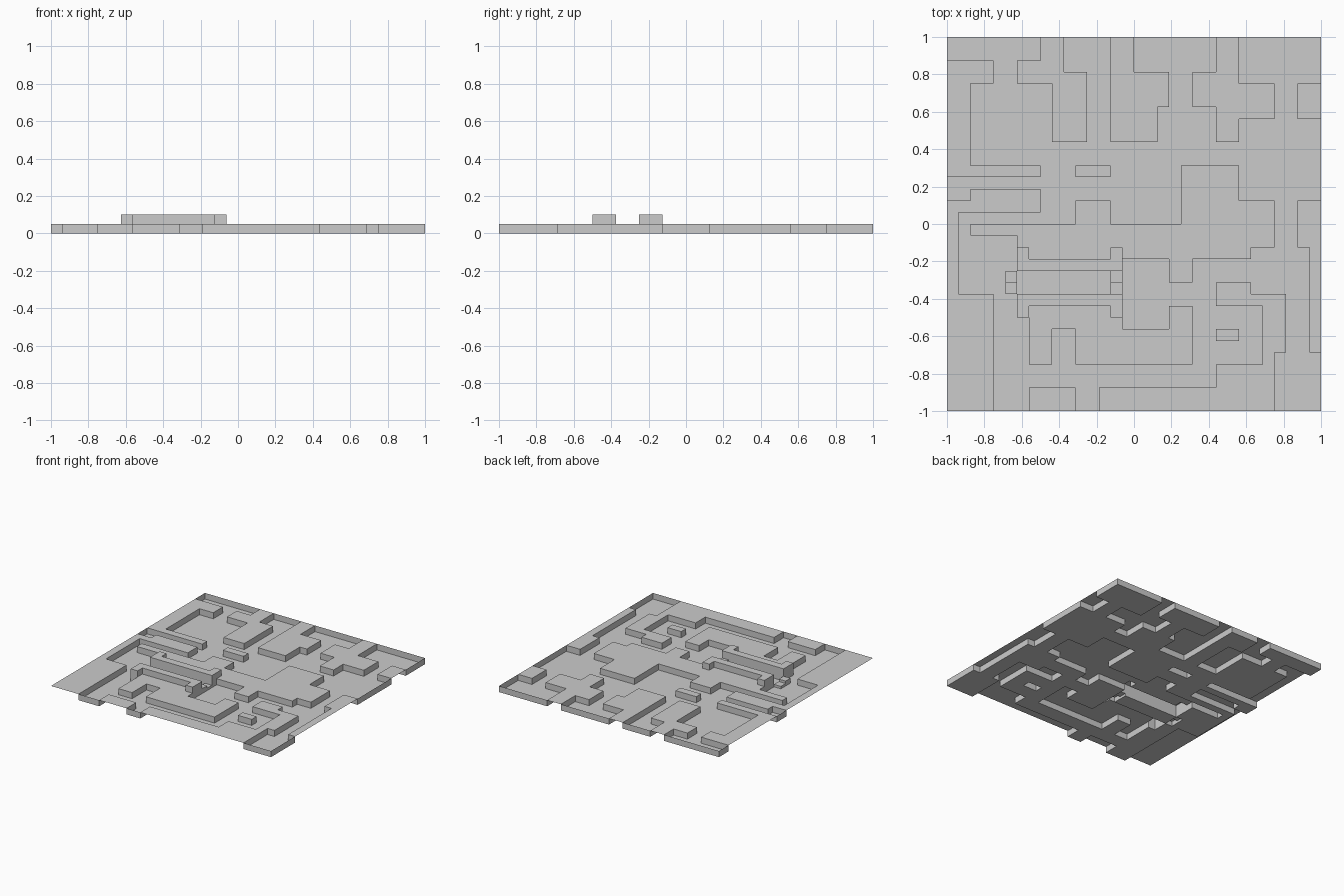
import bpy, bmesh

if "Cube" in bpy.data.objects:
    bpy.data.objects.remove(bpy.data.objects["Cube"])

N = 32                 # cells per side
C = 2 / N              # cell size
RIM, RAIL = 0.05, 0.10
height = [[0.0] * N for _ in range(N)]


def fill(rects, z):
    """Raise rectangles (col0, row0, col1, row1), rows counted from the back."""
    for x0, y0, x1, y1 in rects:
        for r in range(y0, y1):
            for c in range(x0, x1):
                height[r][c] = z


# Plateaus along the back edge
fill([(8, 0, 10, 2), (6, 2, 10, 4), (9, 3, 12, 9)], RIM)
fill([(14, 0, 16, 9), (14, 3, 19, 6), (14, 6, 18, 9)], RIM)
fill([(23, 0, 25, 9), (21, 3, 23, 6), (25, 4, 28, 7)], RIM)
# Left edge plateaus
fill([(0, 2, 4, 4), (0, 4, 2, 11), (0, 11, 8, 12)], RIM)
fill([(2, 13, 8, 15), (0, 14, 1, 32), (1, 14, 2, 15), (1, 22, 4, 32)], RIM)
# Right edge plateaus
fill([(30, 4, 32, 7), (30, 14, 32, 18), (31, 18, 32, 27)], RIM)
# Central plateau
fill([(2, 16, 28, 17), (11, 14, 14, 16), (20, 11, 25, 16), (25, 14, 28, 17),
      (6, 17, 28, 18), (6, 18, 26, 19), (19, 19, 21, 21)], RIM)
# Front plateaus
fill([(7, 23, 15, 25), (7, 25, 9, 28), (11, 25, 21, 28), (19, 23, 21, 25)], RIM)
fill([(7, 30, 11, 32), (13, 30, 28, 32), (23, 28, 28, 30), (27, 22, 29, 27),
      (27, 27, 28, 28), (23, 21, 26, 23), (26, 22, 27, 23)], RIM)
# Islands
fill([(11, 11, 14, 12), (23, 25, 25, 26)], RIM)
# Raised rails on both sides of the passage
fill([(6, 19, 15, 20), (6, 22, 15, 23)], RAIL)
for c in (6, 14):
    fill([(c, 18, c + 1, 20), (c, 22, c + 1, 24)], RAIL)
# Small steps at the two ends of the passage
for c in (5, 14):
    fill([(c, 20, c + 1, 21)], 0.02)
    fill([(c, 21, c + 1, 22)], 0.04)


def level(c, r):
    return height[r][c] if 0 <= c < N and 0 <= r < N else RIM


bm = bmesh.new()


def quad(*pts):
    bm.faces.new([bm.verts.new((-1 + c * C, 1 - r * C, z)) for c, r, z in pts])


def wall(c0, r0, c1, r1, za, zb):
    if abs(za - zb) > 1e-6:
        quad((c0, r0, za), (c1, r1, za), (c1, r1, zb), (c0, r0, zb))


# Flat tops and floors, then the upright walls between levels
for r in range(N):
    for c in range(N):
        z = height[r][c]
        quad((c, r + 1, z), (c + 1, r + 1, z), (c + 1, r, z), (c, r, z))
for i in range(N):
    for k in range(N + 1):
        wall(k, i + 1, k, i, level(k, i), level(k - 1, i))
        wall(i, k, i + 1, k, level(i, k), level(i, k - 1))

bmesh.ops.remove_doubles(bm, verts=bm.verts, dist=1e-4)
bmesh.ops.recalc_face_normals(bm, faces=bm.faces)
bm.faces.ensure_lookup_table()
if sum(f.normal.z * f.calc_area() for f in bm.faces) < 0:
    bmesh.ops.reverse_faces(bm, faces=bm.faces)
bmesh.ops.dissolve_limit(bm, angle_limit=0.02, verts=bm.verts, edges=bm.edges)

mesh = bpy.data.meshes.new("terrain_board")
bm.to_mesh(mesh)
bm.free()
bpy.context.collection.objects.link(bpy.data.objects.new("terrain_board", mesh))
